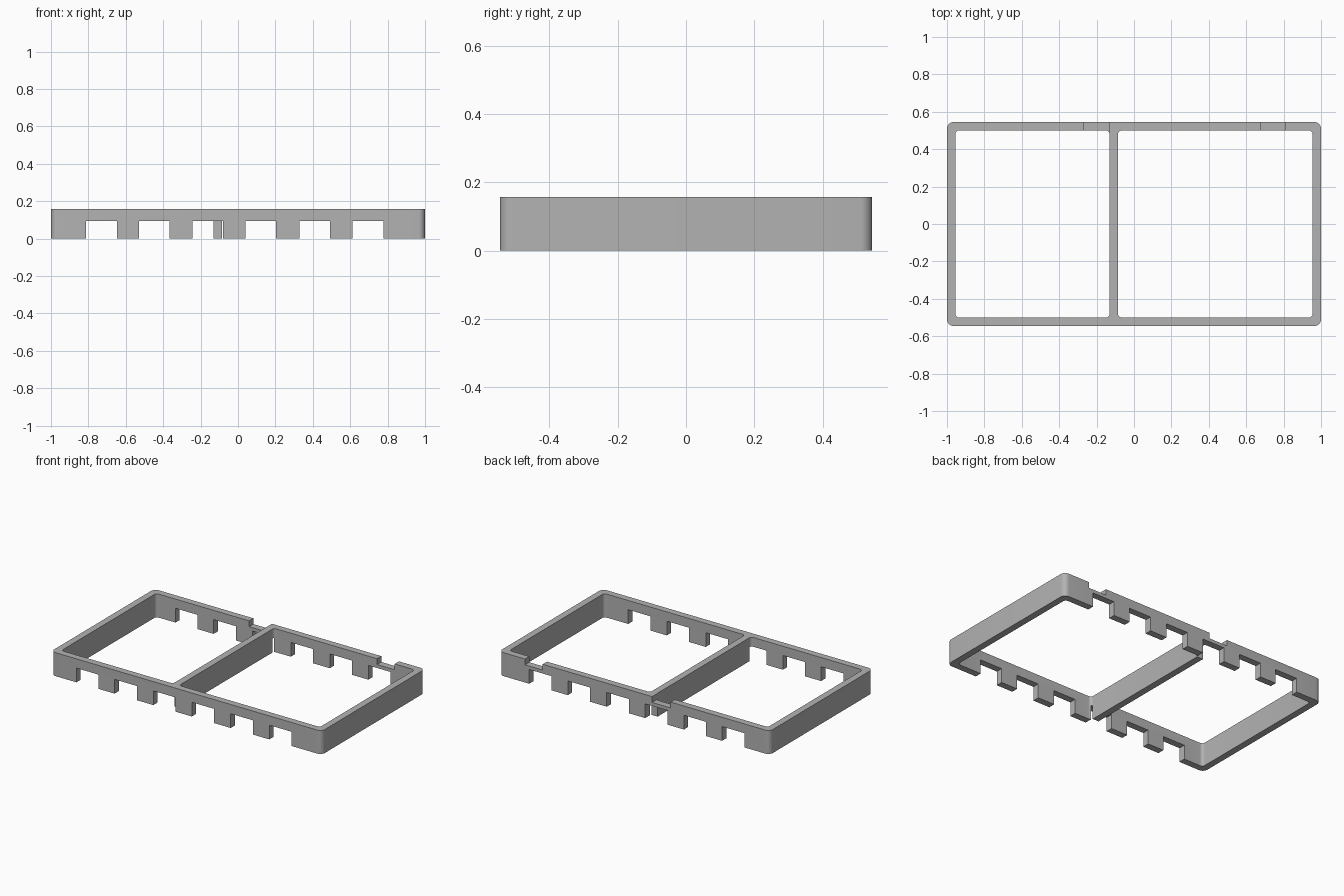
import bpy
import bmesh
from math import radians

if "Cube" in bpy.data.objects:
    bpy.data.objects.remove(bpy.data.objects["Cube"], do_unlink=True)

HX, HY, H = 1.0, 0.545, 0.157      # half length, half width, height
WALL = 0.045
DIV_L, DIV_R = -0.13, -0.085       # divider faces

grey = bpy.data.materials.new("light grey")
grey.use_nodes = True
colour = (0.45, 0.45, 0.45, 1)
grey.diffuse_color = colour
grey.node_tree.nodes["Principled BSDF"].inputs["Base Color"].default_value = colour


def block(name, x, y, z, radius=0.0):
    """Box between the given ranges, with optional rounded upright edges."""
    bm = bmesh.new()
    bmesh.ops.create_cube(bm, size=1)
    for v in bm.verts:
        v.co = [r[0] if c < 0 else r[1] for c, r in zip(v.co, (x, y, z))]
    if radius:
        upright = [e for e in bm.edges
                   if abs(e.verts[0].co.z - e.verts[1].co.z) > 0.01]
        bmesh.ops.bevel(bm, geom=upright, offset=radius, segments=8,
                        profile=0.5, affect='EDGES')
    mesh = bpy.data.meshes.new(name)
    bm.to_mesh(mesh)
    bm.free()
    mesh.materials.append(grey)
    obj = bpy.data.objects.new(name, mesh)
    bpy.context.collection.objects.link(obj)
    return obj


def cut(target, cutter):
    """Subtract the cutter and discard it."""
    mod = target.modifiers.new("cut", 'BOOLEAN')
    mod.operation = 'DIFFERENCE'
    mod.solver = 'EXACT'
    mod.object = cutter
    bpy.context.view_layer.objects.active = target
    bpy.ops.object.modifier_apply(modifier=mod.name)
    bpy.data.objects.remove(cutter, do_unlink=True)


# Outer body with rounded corners
frame = block("divided_frame", (-HX, HX), (-HY, HY), (0, H), 0.035)

# Two open compartments, leaving the divider between them
for x in ((-HX + WALL, DIV_L), (DIV_R, HX - WALL)):
    cut(frame, block("opening_cutter", x, (-HY + WALL, HY - WALL), (-0.1, 0.3), 0.02))

# Row of notches under the front and back walls
for centre in (-0.73, -0.448, -0.162, 0.122, 0.41, 0.695):
    x = (centre - 0.082, centre + 0.082)
    for y in ((-0.7, -0.485), (0.485, 0.7)):
        cut(frame, block("notch_cutter", x, y, (-0.1, 0.095)))

# Two shallow notches in the top of the back wall
for x in ((-0.268, -0.131), (0.677, 0.808)):
    cut(frame, block("top_notch_cutter", x, (0.48, 0.7), (0.118, 0.3)))

# Smooth the rounded corners, keep the rest crisp
bpy.ops.object.select_all(action='DESELECT')
frame.select_set(True)
bpy.context.view_layer.objects.active = frame
bpy.ops.object.shade_smooth_by_angle(angle=radians(30))
